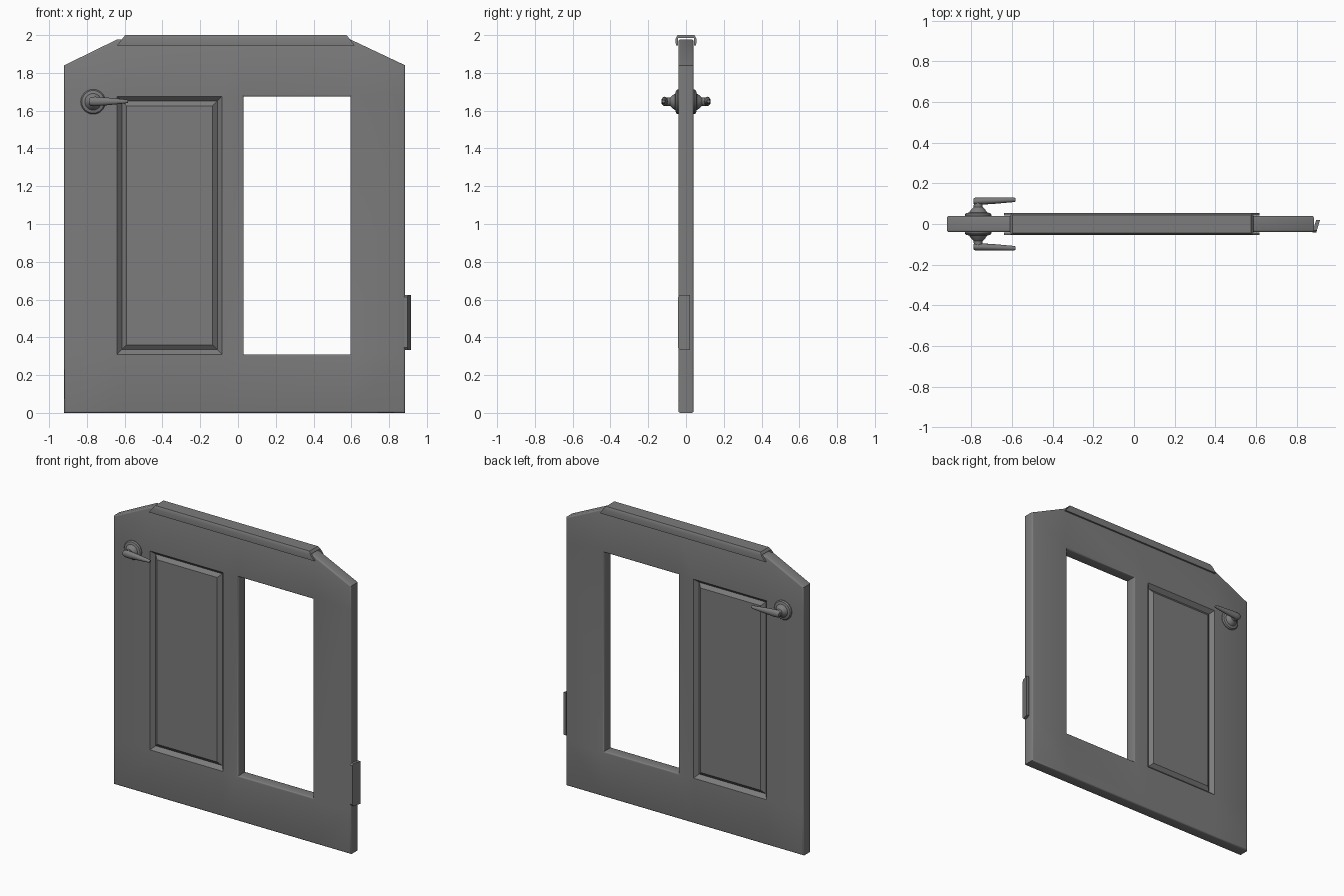
import bpy, bmesh, math

if "Cube" in bpy.data.objects:
    bpy.data.objects.remove(bpy.data.objects["Cube"])

mat = bpy.data.materials.new("grey metal")
mat.diffuse_color = (0.2, 0.2, 0.2, 1)
mat.use_nodes = True
mat.node_tree.nodes["Principled BSDF"].inputs["Base Color"].default_value = mat.diffuse_color


def finish(bm, name, angle=34):
    bmesh.ops.recalc_face_normals(bm, faces=bm.faces[:])
    me = bpy.data.meshes.new(name)
    bm.to_mesh(me)
    bm.free()
    ob = bpy.data.objects.new(name, me)
    bpy.context.collection.objects.link(ob)
    me.materials.append(mat)
    bpy.ops.object.select_all(action='DESELECT')
    bpy.context.view_layer.objects.active = ob
    ob.select_set(True)
    bpy.ops.object.shade_smooth_by_angle(angle=math.radians(angle))
    return ob


def loft(bm, rings):
    """Skin a list of closed point rings and cap both ends."""
    vs = [[bm.verts.new(p) for p in r] for r in rings]
    n = len(vs[0])
    for a, b in zip(vs, vs[1:]):
        for i in range(n):
            j = (i + 1) % n
            bm.faces.new((a[i], a[j], b[j], b[i]))
    bm.faces.new(vs[0])
    bm.faces.new(vs[-1])


# Door leaf: grid of cells with an open window and a panel cell
T = 0.04
xs = [-0.92, -0.64, -0.085, 0.03, 0.595, 0.885]
zs = [0.0, 0.31, 1.675]
tops = [1.84, 1.977, 1.977, 1.977, 1.977, 1.84]
bm = bmesh.new()
g = [[bm.verts.new((x, -T, z)) for z in zs + [t]] for x, t in zip(xs, tops)]
for i in range(5):
    for k in range(3):
        if (i, k) != (3, 1):
            bm.faces.new((g[i][k], g[i + 1][k], g[i + 1][k + 1], g[i][k + 1]))
ext = bmesh.ops.extrude_face_region(bm, geom=bm.faces[:], use_keep_orig=True)
for v in ext["geom"]:
    if isinstance(v, bmesh.types.BMVert):
        v.co.y = T
bmesh.ops.recalc_face_normals(bm, faces=bm.faces[:])
# Rounded rims on the outside and the window
rim = [e for e in bm.edges if len(e.link_faces) == 2
       and e.calc_face_angle() > 1.0 and abs(e.verts[0].co.y - e.verts[1].co.y) < 1e-5]
bmesh.ops.bevel(bm, geom=rim, offset=0.01, segments=3, profile=0.5, affect='EDGES')
# Raised-and-fielded panel on both sides
bm.normal_update()
for f in [f for f in bm.faces if abs(f.normal.y) > 0.9
          and -0.5 < f.calc_center_median().x < -0.2
          and 0.7 < f.calc_center_median().z < 1.3]:
    bmesh.ops.inset_region(bm, faces=[f], thickness=0.035, depth=-0.026)
    bmesh.ops.inset_region(bm, faces=[f], thickness=0.035, depth=0.02)
finish(bm, "door_leaf")

# Top cap: inverted channel with slanted ends
half = [(0.042, 1.946), (0.054, 1.946), (0.055, 1.982), (0.045, 2.0)]
prof = half + [(-y, z) for y, z in reversed(half)] + [(-0.042, 1.984), (0.042, 1.984)]
bm = bmesh.new()
loft(bm, [[(x0 + (x1 - x0) * (z - 1.946) / 0.054, y, z) for y, z in prof]
          for x0, x1 in ((-0.64, -0.597), (0.617, 0.575))])
finish(bm, "top_cap")

# Slanted edge plate with clipped corners
outline = [(-0.042, 0.345), (-0.032, 0.333), (0.02, 0.333),
           (0.02, 0.625), (-0.032, 0.625), (-0.042, 0.613)]
bm = bmesh.new()
loft(bm, [[(0.884 + d + (y + 0.042) * 0.3, y, z) for y, z in outline]
          for d in (-0.006, 0.013)])
finish(bm, "edge_plate")

# Handles on both sides
CX, CZ = -0.767, 1.647
rose = [(0.064, 0.03), (0.066, 0.045), (0.06, 0.053), (0.044, 0.057),
        (0.034, 0.072), (0.022, 0.084), (0.021, 0.115)]
lever = [(-0.79, 0.112, 0.013, 0.014), (-0.78, 0.112, 0.018, 0.023),
         (-0.755, 0.113, 0.018, 0.025), (-0.69, 0.115, 0.016, 0.02),
         (-0.6, 0.119, 0.012, 0.011), (-0.582, 0.119, 0.009, 0.008)]
for side, s in (("front", -1), ("back", 1)):
    bm = bmesh.new()
    N = 24
    loft(bm, [[(CX + r * math.cos(2 * math.pi * i / N), s * y,
                CZ + r * math.sin(2 * math.pi * i / N)) for i in range(N)]
              for r, y in rose])
    finish(bm, side + "_handle_rose")
    bm = bmesh.new()
    N = 12
    loft(bm, [[(x, s * (y + ry * math.cos(2 * math.pi * i / N)),
                CZ + 0.002 + rz * math.sin(2 * math.pi * i / N)) for i in range(N)]
              for x, y, ry, rz in lever])
    finish(bm, side + "_handle_lever", 40)
